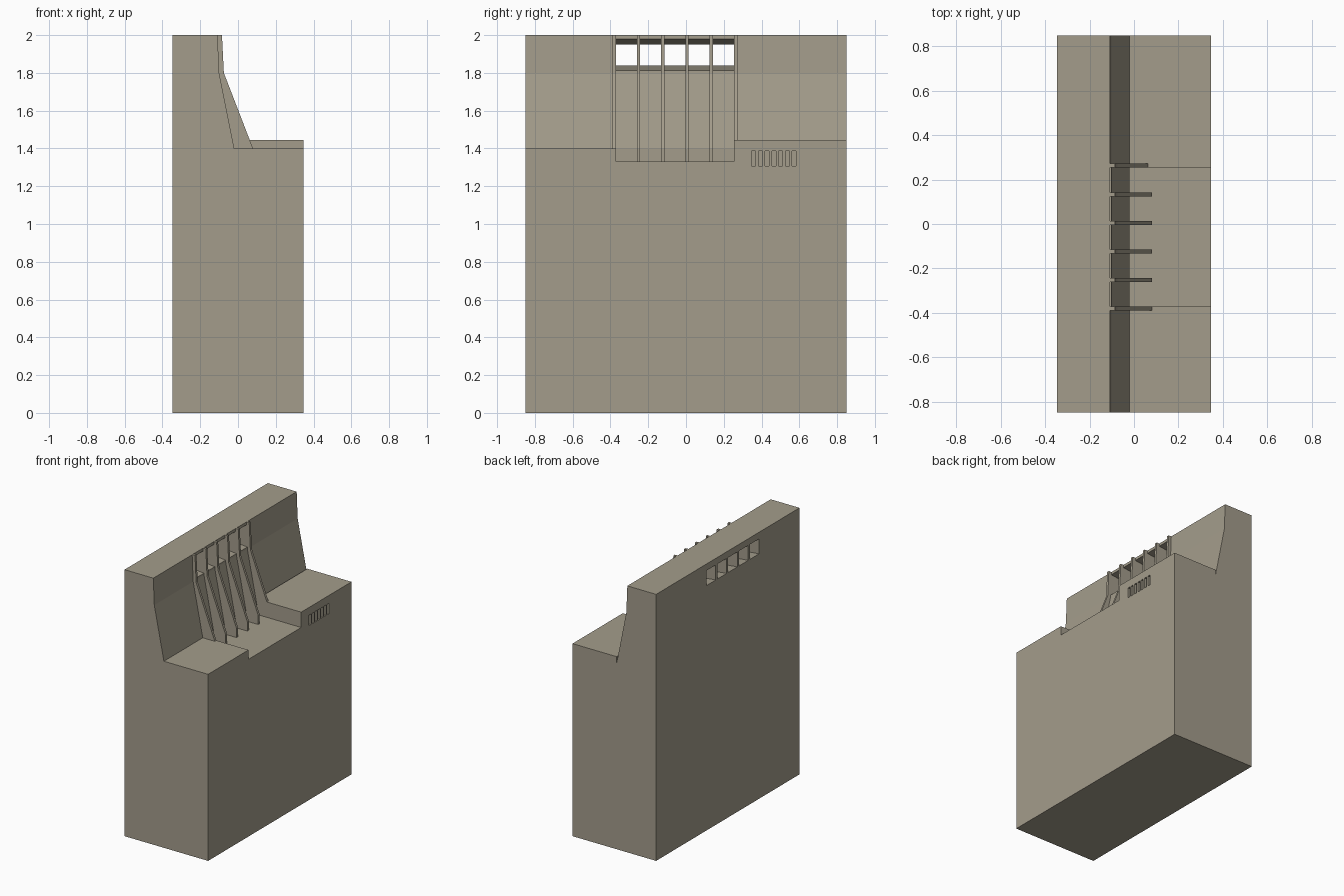
import bpy, bmesh

if "Cube" in bpy.data.objects:
    bpy.data.objects.remove(bpy.data.objects["Cube"])

# one warm grey stone colour for everything
stone = bpy.data.materials.new("warm grey stone")
stone.diffuse_color = (0.37, 0.335, 0.26, 1)
stone.use_nodes = True
stone.node_tree.nodes["Principled BSDF"].inputs["Base Color"].default_value = stone.diffuse_color

HX, HY = 0.347, 0.85           # half depth and half width
FIN_Y = [-0.38 + 0.1285 * i for i in range(6)]
FIN_T = 0.009                  # half fin thickness
Y0, Y1 = FIN_Y[0] + FIN_T, FIN_Y[-1] - FIN_T   # channel sides


def prisms(name, items):
    """Extrude (x, z) profiles between two y values into one object."""
    bm = bmesh.new()
    for profile, ya, yb in items:
        a = [bm.verts.new((x, ya, z)) for x, z in profile]
        b = [bm.verts.new((x, yb, z)) for x, z in profile]
        n = len(profile)
        bm.faces.new(a)
        bm.faces.new(b[::-1])
        for i in range(n):
            j = (i + 1) % n
            bm.faces.new((a[j], a[i], b[i], b[j]))
    bmesh.ops.recalc_face_normals(bm, faces=bm.faces[:])
    mesh = bpy.data.meshes.new(name)
    bm.to_mesh(mesh)
    bm.free()
    mesh.materials.append(stone)
    ob = bpy.data.objects.new(name, mesh)
    bpy.context.collection.objects.link(ob)
    return ob


def rect(x0, x1, z0, z1):
    return [(x0, z0), (x1, z0), (x1, z1), (x0, z1)]


def cut(target, cutter):
    cutter.hide_render = True
    mod = target.modifiers.new("cut", 'BOOLEAN')
    mod.operation = 'DIFFERENCE'
    mod.solver = 'EXACT'
    mod.object = cutter
    bpy.context.view_layer.objects.active = target
    bpy.ops.object.modifier_apply(modifier=mod.name)
    bpy.data.objects.remove(cutter)


# main body: tall back wall with sloped face, narrow groove, raised ledge
body = prisms("body", [([(-HX, 0), (HX, 0), (HX, 1.445), (-0.02, 1.445),
                         (-0.02, 1.4), (-0.10, 1.8), (-0.108, 2), (-HX, 2)],
                        -HY, HY)])

# lower left ledge and the sunken central channel
cut(body, prisms("ledge_cutter", [(rect(-0.02, 0.5, 1.4, 1.6), -1, Y0)]))
cut(body, prisms("channel_cutter", [(rect(-0.02, 0.5, 1.33, 1.6), Y0, Y1)]))

# flared window openings between the fins
flare = [(-0.40, 1.843), (-0.06, 1.81), (-0.06, 1.984), (-0.40, 1.944)]
cut(body, prisms("window_cutter", [(flare, a + FIN_T, b - FIN_T)
                                   for a, b in zip(FIN_Y, FIN_Y[1:])]))

# row of seven vent slots
cut(body, prisms("vent_cutter", [(rect(HX - 0.02, 0.4, 1.308, 1.386),
                                  0.348 + 0.0357 * i, 0.369 + 0.0357 * i)
                                 for i in range(7)]))

# fins: their outer edge runs parallel to the wall, feet follow the floor
front = [(-0.075, 1.8), (-0.085, 2), (-0.108, 2), (-0.10, 1.8), (-0.02, 1.4)]
left_foot = [(0.08, 1.4), (0.062, 1.445)]
mid_foot = [(-0.02, 1.33), (0.08, 1.33)] + left_foot
right_foot = [(-0.02, 1.445), (0.062, 1.445)]
feet = [left_foot] + [mid_foot] * 4 + [right_foot]
prisms("fins", [(front + foot, y - FIN_T, y + FIN_T)
                for foot, y in zip(feet, FIN_Y)])
